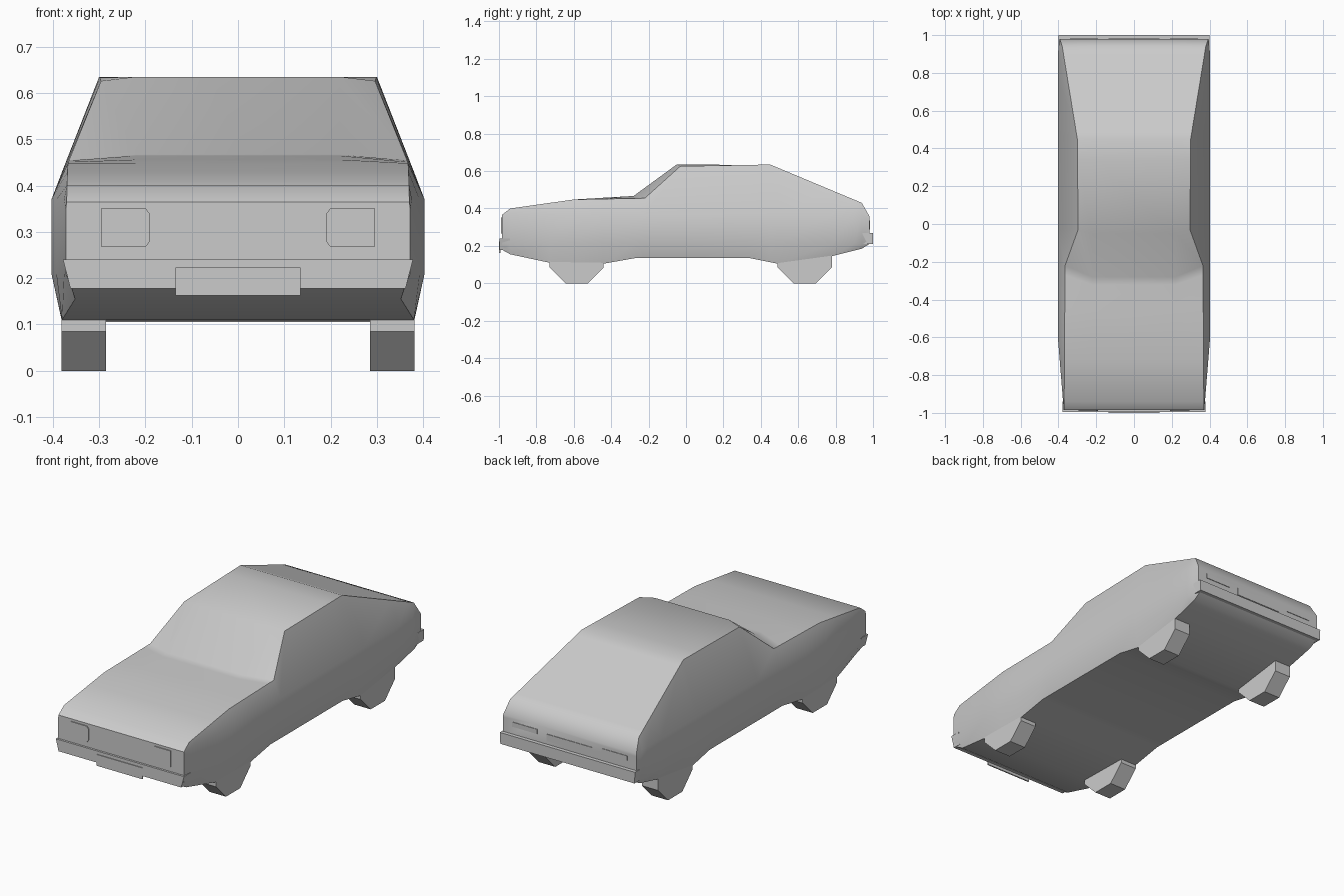
import bpy, bmesh, math

cube = bpy.data.objects.get("Cube")
if cube:
    bpy.data.objects.remove(cube)

grey = bpy.data.materials.new("plain grey")
grey.use_nodes = True
colour = (0.6, 0.6, 0.6, 1)
grey.diffuse_color = colour
grey.node_tree.nodes["Principled BSDF"].inputs["Base Color"].default_value = colour


def finish(name, bm, smooth_angle=None):
    """Turn a bmesh into a named, painted object."""
    bmesh.ops.recalc_face_normals(bm, faces=bm.faces)
    mesh = bpy.data.meshes.new(name)
    bm.to_mesh(mesh)
    bm.free()
    mesh.materials.append(grey)
    obj = bpy.data.objects.new(name, mesh)
    bpy.context.scene.collection.objects.link(obj)
    if smooth_angle:
        bpy.ops.object.select_all(action="DESELECT")
        obj.select_set(True)
        bpy.context.view_layer.objects.active = obj
        bpy.ops.object.shade_smooth_by_angle(angle=math.radians(smooth_angle))
    return obj


def prism(name, outline, axis, start, end):
    """Extrude an outline along x (outline in y, z) or along y (outline in x, z)."""
    bm = bmesh.new()

    def place(p, d):
        return (d, p[0], p[1]) if axis == "x" else (p[0], d, p[1])
    a = [bm.verts.new(place(p, start)) for p in outline]
    b = [bm.verts.new(place(p, end)) for p in outline]
    bm.faces.new(a)
    bm.faces.new(b)
    for i in range(len(a)):
        j = (i + 1) % len(a)
        bm.faces.new((a[i], a[j], b[j], b[i]))
    return finish(name, bm)


def along(table, y):
    """Read a value off a piecewise linear profile."""
    for (y0, v0), (y1, v1) in zip(table, table[1:]):
        if y <= y1:
            return v0 + (v1 - v0) * max(0, (y - y0) / (y1 - y0))
    return table[-1][1]


# Body profiles, each as (y, value)
floor_z = [(-.985, .18), (-.94, .155), (-.73, .11), (-.44, .105), (-.27, .135),
           (.34, .135), (.49, .105), (.78, .145), (.94, .185), (.98, .21)]
floor_w = [(-.985, .36), (-.94, .352), (-.73, .38), (.78, .38), (.98, .385)]
side_w = [(-.985, .372), (-.6, .403), (.9, .403), (.98, .395)]
edge_z = [(-.985, .365), (-.94, .4), (-.6, .448), (-.22, .455), (-.03, .626),
          (.45, .635), (.94, .43), (.98, .36)]
edge_w = [(-.985, .37), (-.22, .365), (-.03, .296), (.45, .3), (.94, .38), (.98, .393)]
crown_dy = [(-.6, 0), (-.22, -.06), (-.03, -.02), (.34, 0)]
crown_dz = [(-.6, 0), (-.22, .012), (-.03, .009), (.34, 0)]

# Body: half sections lofted along the length
stations = sorted({y for t in (floor_z, side_w, edge_z) for y, v in t})
bm = bmesh.new()
rings = []
for y in stations:
    low, top, w = along(floor_z, y), along(edge_z, y), along(side_w, y)
    half = [(along(floor_w, y), y, low),
            (w, y, max(.21, low + .02)),
            (w, y, min(.37, top - .015)),
            (along(edge_w, y), y, top),
            (.22, y + along(crown_dy, y), top + along(crown_dz, y))]
    mirrored = [(-x, py, z) for x, py, z in reversed(half)]
    rings.append([bm.verts.new(p) for p in half + mirrored])
for a, b in zip(rings, rings[1:]):
    for i in range(len(a)):
        j = (i + 1) % len(a)
        bm.faces.new((a[i], a[j], b[j], b[i]))
bm.faces.new(rings[0])
bm.faces.new(rings[-1])
finish("body", bm, 45)

# Wheels: flat-bottomed octagons
radius = .145 / math.cos(math.pi / 8)
for end, centre in (("front", -.585), ("rear", .635)):
    angles = [(k + .5) * math.pi / 4 for k in range(8)]
    outline = [(centre + radius * math.cos(a), .145 + radius * math.sin(a)) for a in angles]
    for side, s in (("left", 1), ("right", -1)):
        prism(f"{end}_{side}_wheel", outline, "x", s * .285, s * .381)

# Bumpers
prism("front_bumper", [(-.378, .24), (.378, .24), (.362, .178), (-.362, .178)], "y", -.996, -.94)
prism("rear_bumper", [(-.399, .27), (.399, .27), (.396, .21), (-.396, .21)], "y", 1, .945)

# Number plates
prism("front_plate", [(-.135, .163), (.135, .163), (.135, .223), (-.135, .223)], "y", -1, -.993)
prism("rear_plate", [(-.135, .287), (.135, .287), (.135, .325), (-.135, .325)], "y", .983, .978)

# Lamps on both sides
for side, s in (("left", 1), ("right", -1)):
    lamp = [(.295, .267), (.295, .352), (.2, .352), (.19, .338), (.19, .28), (.2, .267)]
    prism(f"{side}_headlight", [(s * x, z) for x, z in lamp], "y", -.99, -.984)
    lamp = [(.34, .31), (.34, .335), (.19, .335), (.19, .31)]
    prism(f"{side}_tail_light", [(s * x, z) for x, z in lamp], "y", .983, .978)
